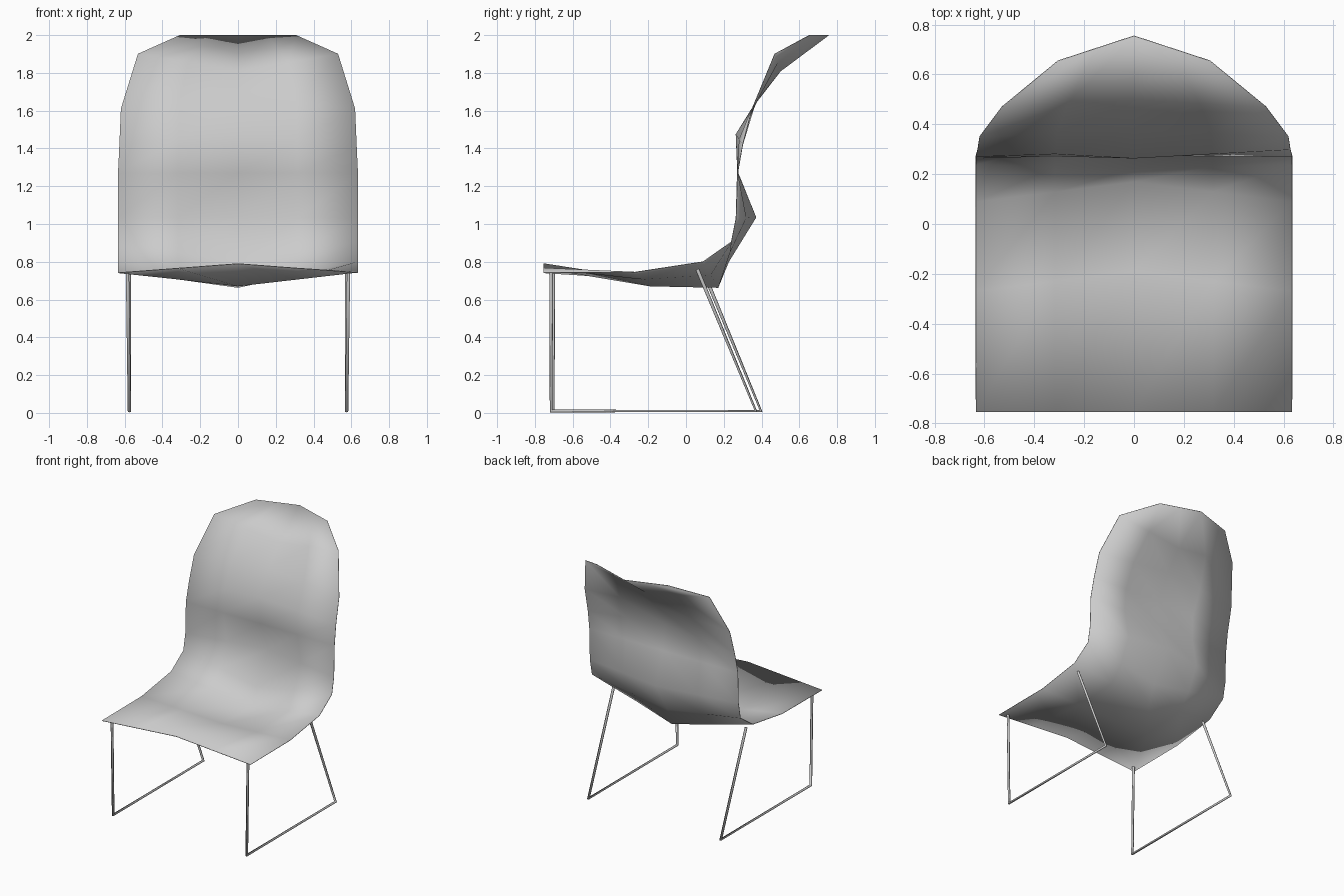
import bpy, bmesh

if "Cube" in bpy.data.objects:
    bpy.data.objects.remove(bpy.data.objects["Cube"])

# Shell rows from seat front to headrest: centre (y, z), edge (half width, y, z)
rows = [
    ((-0.755, 0.79), (0.635, -0.755, 0.742)),
    ((-0.19, 0.672), (0.635, -0.27, 0.745)),
    ((0.17, 0.664), (0.635, 0.09, 0.80)),
    ((0.225, 0.80), (0.635, 0.24, 0.905)),
    ((0.37, 1.035), (0.635, 0.265, 1.03)),
    ((0.275, 1.27), (0.635, 0.272, 1.27)),
    ((0.265, 1.475), (0.628, 0.30, 1.42)),
    ((0.38, 1.66), (0.62, 0.35, 1.61)),
    ((0.50, 1.81), (0.53, 0.47, 1.90)),
    ((0.755, 2.0), (0.305, 0.655, 2.0)),
]


def shade(obj):
    bpy.ops.object.select_all(action='DESELECT')
    obj.select_set(True)
    bpy.context.view_layer.objects.active = obj
    bpy.ops.object.shade_smooth_by_angle(angle=1.0)


# One-piece seat and backrest shell
bm = bmesh.new()
grid = []
for (cy, cz), (w, ey, ez) in rows:
    line = []
    for t in (-1, -0.5, 0, 0.5, 1):
        a = abs(t)
        line.append(bm.verts.new((w * t, cy + (ey - cy) * a, cz + (ez - cz) * a)))
    grid.append(line)
for r0, r1 in zip(grid, grid[1:]):
    for i in range(4):
        bm.faces.new((r0[i], r0[i + 1], r1[i + 1], r1[i]))
mesh = bpy.data.meshes.new("shell")
bm.to_mesh(mesh)
bm.free()
shell = bpy.data.objects.new("seat_shell", mesh)
bpy.context.collection.objects.link(shell)
thick = shell.modifiers.new("thickness", 'SOLIDIFY')
thick.thickness = 0.004
thick.offset = 0
shade(shell)


# Thin rod frames: front leg, floor runner and sloping rear leg on each side
def rod_frame(name, side, front_y, rear_y):
    curve = bpy.data.curves.new(name, 'CURVE')
    curve.dimensions = '3D'
    curve.bevel_depth = 0.01
    curve.bevel_resolution = 1
    curve.use_fill_caps = True
    path = [(0.585, front_y, 0.74), (0.575, front_y, 0.01),
            (0.575, rear_y, 0.01), (0.575, rear_y - 0.31, 0.76)]
    spline = curve.splines.new('POLY')
    spline.points.add(len(path) - 1)
    for p, (x, y, z) in zip(spline.points, path):
        p.co = (x * side, y, z, 1)
    obj = bpy.data.objects.new(name, curve)
    bpy.context.collection.objects.link(obj)


rod_frame("right_leg_frame", 1, -0.714, 0.37)
rod_frame("left_leg_frame", -1, -0.703, 0.397)
